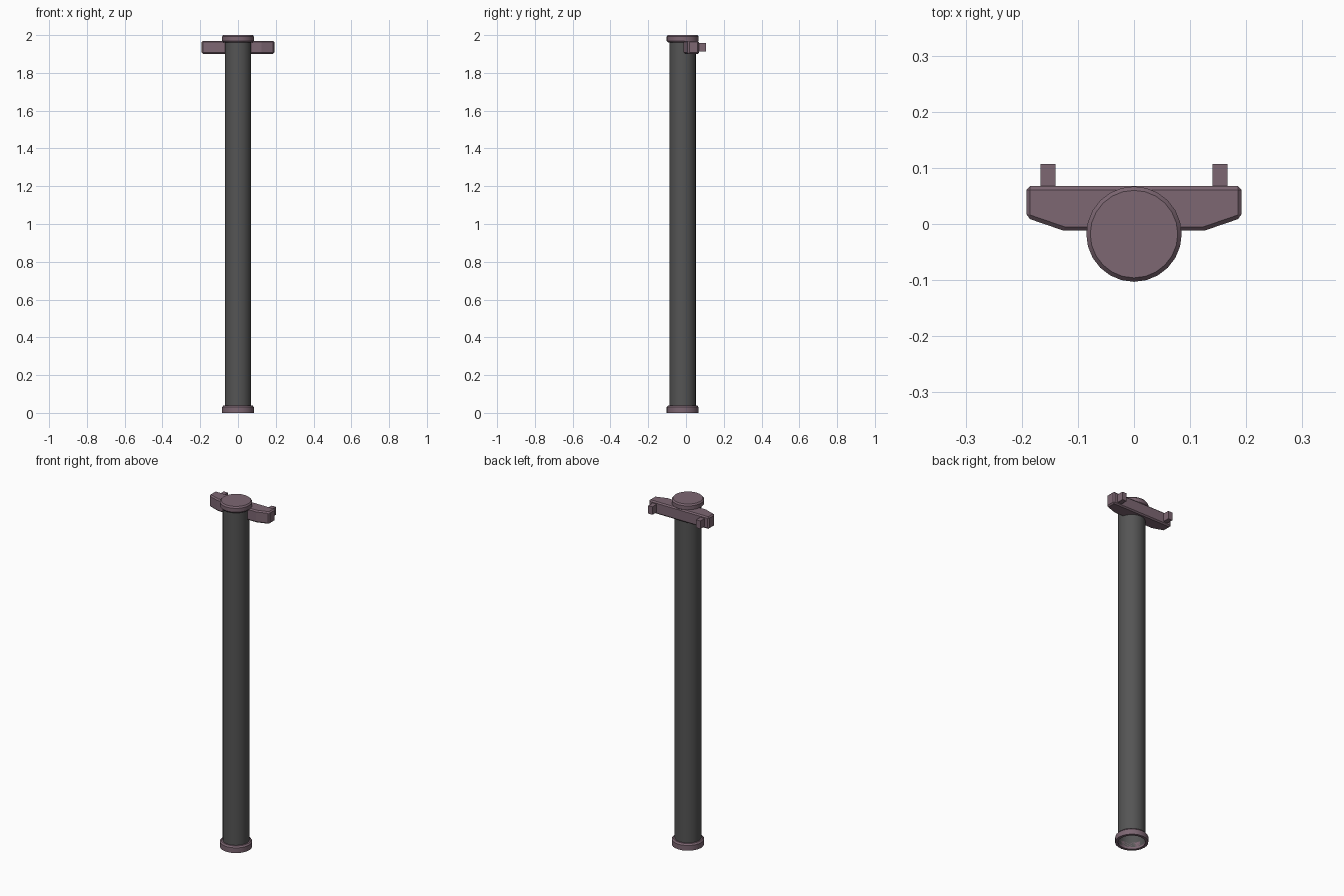
import bpy, bmesh, math

if "Cube" in bpy.data.objects:
    bpy.data.objects.remove(bpy.data.objects["Cube"])

CY = -0.018   # pole axis sits slightly forward
SIDES = 24


def material(name, rgb):
    m = bpy.data.materials.new(name)
    m.diffuse_color = (*rgb, 1)
    m.use_nodes = True
    m.node_tree.nodes["Principled BSDF"].inputs["Base Color"].default_value = m.diffuse_color
    return m


mauve = material("mauve_metal", (0.205, 0.135, 0.17))
grey = material("dark_grey_metal", (0.09, 0.09, 0.09))


def finish(bm, name, mat, smooth=None):
    bmesh.ops.recalc_face_normals(bm, faces=bm.faces[:])
    me = bpy.data.meshes.new(name)
    bm.to_mesh(me)
    bm.free()
    ob = bpy.data.objects.new(name, me)
    bpy.context.collection.objects.link(ob)
    me.materials.append(mat)
    if smooth:
        bpy.ops.object.select_all(action='DESELECT')
        ob.select_set(True)
        bpy.context.view_layer.objects.active = ob
        bpy.ops.object.shade_smooth_by_angle(angle=math.radians(smooth))
    return ob


def lathe(name, profile, mat, closed=False, top=False):
    """Revolve an (r, z) profile about the pole axis."""
    bm = bmesh.new()
    rings = [[bm.verts.new((r * math.cos(2 * math.pi * i / SIDES),
                            CY + r * math.sin(2 * math.pi * i / SIDES), z))
              for i in range(SIDES)] for r, z in profile]
    pairs = list(zip(rings, rings[1:])) + ([(rings[-1], rings[0])] if closed else [])
    for a, b in pairs:
        for i in range(SIDES):
            j = (i + 1) % SIDES
            bm.faces.new((a[i], a[j], b[j], b[i]))
    if top:
        bm.faces.new(rings[-1])
    return finish(bm, name, mat, 40)


# Hollow pole, open at the foot
lathe("pole", [(0.07, 0.012), (0.07, 1.97)], grey)
# Foot collar
lathe("foot_collar", [(0.07, 0), (0.085, 0), (0.085, 0.03), (0.078, 0.038), (0.07, 0.038)],
      mauve, closed=True)
# Top cap
lathe("top_cap", [(0.069, 1.962), (0.078, 1.962), (0.085, 1.97), (0.085, 1.992), (0.078, 2.0)],
      mauve, top=True)

# Cross bracket: tapered outline, extruded and chamfered
half = [(0.125, -0.012), (0.192, 0.011), (0.192, 0.068)]
outline = half + [(-x, y) for x, y in reversed(half)]
bm = bmesh.new()
face = bm.faces.new([bm.verts.new((x, y, 1.9)) for x, y in outline])
ext = bmesh.ops.extrude_face_region(bm, geom=[face])
for v in ext['geom']:
    if isinstance(v, bmesh.types.BMVert):
        v.co.z = 1.97
bmesh.ops.recalc_face_normals(bm, faces=bm.faces[:])
edges = [e for e in bm.edges if e.calc_face_angle(0) > 0.6]
bmesh.ops.bevel(bm, geom=edges, offset=0.007, segments=1, affect='EDGES', profile=0.5)
finish(bm, "cross_bracket", mauve)

# Two mounting pegs on the back
for side, label in ((-1, "left"), (1, "right")):
    bm = bmesh.new()
    bmesh.ops.create_cube(bm, size=1)
    for v in bm.verts:
        v.co.x = side * 0.153 + v.co.x * 0.027
        v.co.y = 0.084 + v.co.y * 0.046
        v.co.z = 1.935 + v.co.z * 0.046
    finish(bm, label + "_peg", mauve)
